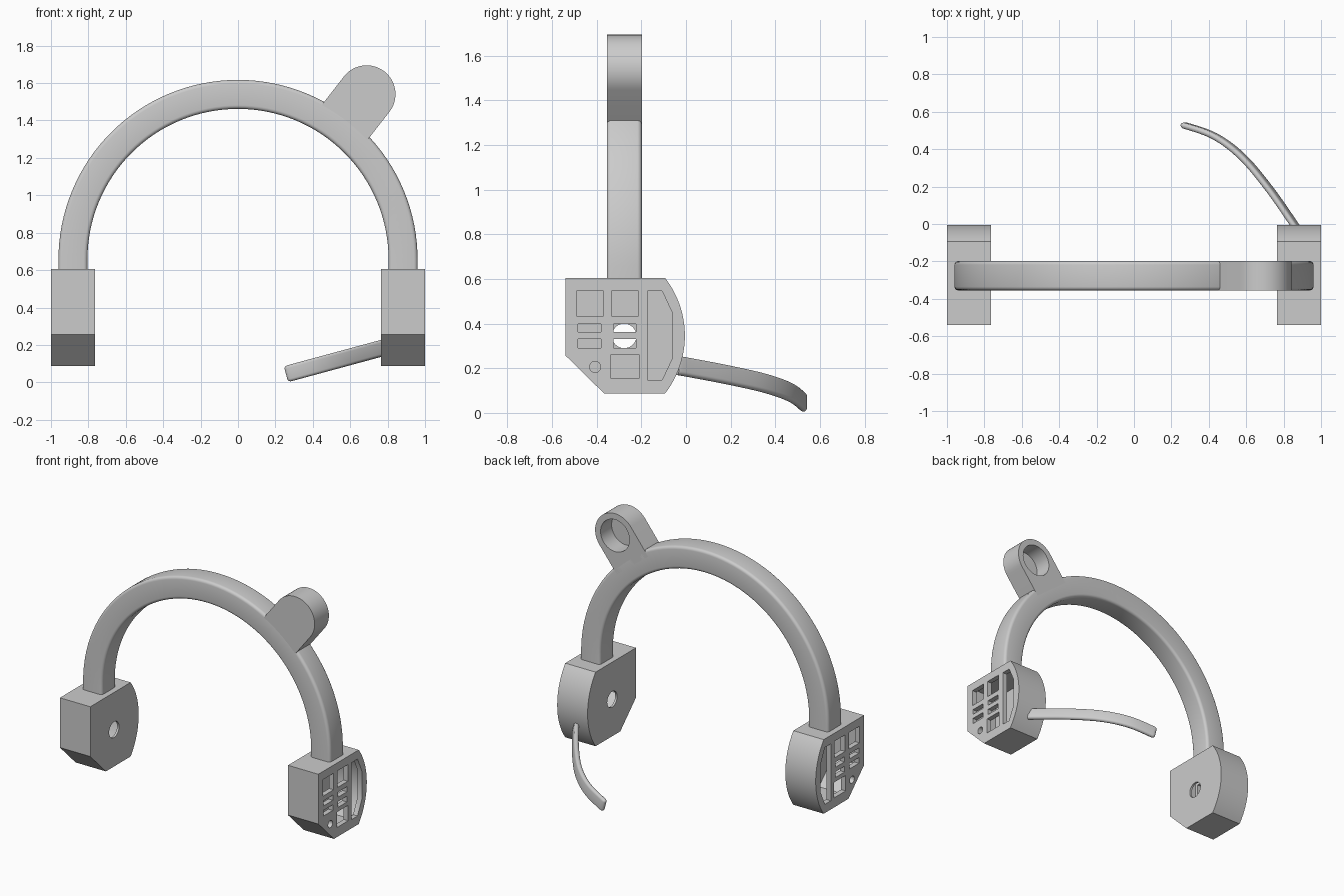
import bpy, bmesh
from math import sin, cos, pi, radians, asin
from mathutils import Vector

if "Cube" in bpy.data.objects:
    bpy.data.objects.remove(bpy.data.objects["Cube"], do_unlink=True)

grey = bpy.data.materials.new("plain grey")
grey.use_nodes = True
colour = (0.6, 0.6, 0.6, 1)
grey.diffuse_color = colour
grey.node_tree.nodes["Principled BSDF"].inputs["Base Color"].default_value = colour


def finish(name, bm):
    bmesh.ops.recalc_face_normals(bm, faces=bm.faces)
    mesh = bpy.data.meshes.new(name)
    bm.to_mesh(mesh)
    bm.free()
    mesh.materials.append(grey)
    obj = bpy.data.objects.new(name, mesh)
    bpy.context.scene.collection.objects.link(obj)
    return obj


def prism(name, points, step):
    """Extrude a closed 3D outline along a vector."""
    bm = bmesh.new()
    face = bm.faces.new([bm.verts.new(p) for p in points])
    new = bmesh.ops.extrude_face_region(bm, geom=[face])["geom"]
    bmesh.ops.translate(bm, vec=step, verts=[v for v in new if isinstance(v, bmesh.types.BMVert)])
    return finish(name, bm)


def loft(name, rings):
    """Join equal rings of points into a capped tube."""
    bm = bmesh.new()
    loops = [[bm.verts.new(p) for p in ring] for ring in rings]
    n = len(loops[0])
    for a, b in zip(loops, loops[1:]):
        for i in range(n):
            j = (i + 1) % n
            bm.faces.new((a[i], a[j], b[j], b[i]))
    bm.faces.new(loops[0])
    bm.faces.new(loops[-1])
    return finish(name, bm)


def rounded(w, h, r, steps=4):
    """Rounded rectangle outline."""
    pts = []
    for k, (sx, sy) in enumerate(((1, 1), (-1, 1), (-1, -1), (1, -1))):
        for i in range(steps + 1):
            a = (k + i / steps) * pi / 2
            pts.append((sx * (w / 2 - r) + r * cos(a), sy * (h / 2 - r) + r * sin(a)))
    return pts


def circle(u, v, r, n=32):
    return [(u + r * cos(2 * pi * i / n), v + r * sin(2 * pi * i / n)) for i in range(n)]


def cut(obj, cutter):
    mod = obj.modifiers.new("cut", "BOOLEAN")
    mod.operation, mod.solver, mod.object = "DIFFERENCE", "EXACT", cutter
    bpy.context.view_layer.objects.active = obj
    bpy.ops.object.modifier_apply(modifier=mod.name)
    bpy.data.objects.remove(cutter, do_unlink=True)


def smooth(obj, angle=30):
    bpy.ops.object.select_all(action="DESELECT")
    obj.select_set(True)
    bpy.context.view_layer.objects.active = obj
    bpy.ops.object.shade_smooth_by_angle(angle=radians(angle))


# Ear cup outline: flat front, chamfered lower corner, bowed back
MID_Y, MID_Z = -0.27, 0.346
ARC_R, HALF = 0.4215, 0.259
cup_outline = [(-0.54, 0.605), (-0.54, 0.257), (-0.367, 0.087)]
span = asin(HALF / ARC_R)
for i in range(25):
    a = span * (i / 12 - 1)
    cup_outline.append((-0.005 - ARC_R + ARC_R * cos(a), MID_Z + ARC_R * sin(a)))
cavity_outline = [(MID_Y + (y - MID_Y) * 0.885, MID_Z + (z - MID_Z) * 0.885) for y, z in cup_outline]


def box(y0, y1, z0, z1):
    return [(y0, z0), (y1, z0), (y1, z1), (y0, z1)]


# Openings in the outer wall
windows = [
    box(-0.488, -0.371, 0.432, 0.548), box(-0.331, -0.215, 0.432, 0.548),
    box(-0.336, -0.21, 0.154, 0.262), circle(-0.407, 0.206, 0.025, 20),
    [(-0.172, 0.148), (-0.107, 0.148), (-0.06, 0.248),
     (-0.06, 0.445), (-0.107, 0.546), (-0.172, 0.546)],
]
for z0, z1 in ((0.291, 0.331), (0.362, 0.398)):
    windows += [box(-0.483, -0.38, z0, z1), box(-0.324, -0.224, z0, z1)]


def slab(name, outline, side, x0, x1):
    return prism(name, [(side * x0, y, z) for y, z in outline], (side * (x1 - x0), 0, 0))


for side, label in ((1, "left"), (-1, "right")):
    cup = slab(label + "_ear_cup", cup_outline, side, 0.765, 1.0)
    cut(cup, slab("cavity", cavity_outline, side, 0.78, 0.965))
    for w in windows:
        cut(cup, slab("window", w, side, 0.9, 1.1))
    cut(cup, slab("sound_hole", circle(-0.277, 0.345, 0.055), side, 0.7, 0.85))
    smooth(cup)

# Headband: rounded strap swept over an arch with short straight ends
BAND_Y, ARCH_Z, MID_R = -0.2765, 0.657, 0.8825
section = rounded(0.155, 0.157, 0.02)
path = [(0, 0.595)] + [(pi * i / 64, ARCH_Z) for i in range(65)] + [(pi, 0.595)]
smooth(loft("headband", [
    [((MID_R + u) * cos(a), BAND_Y + v, z + (MID_R + u) * sin(a)) for u, v in section]
    for a, z in path]))

# Round-ended holder standing on the band, with a blind bore at the back
tilt = radians(52.1)
out, across = Vector((cos(tilt), 0, sin(tilt))), Vector((sin(tilt), 0, -cos(tilt)))
base = Vector((0, 0, ARCH_Z))
END, RAD = 1.12, 0.154
shape = [(0.9, -RAD)] + [(END + RAD * sin(pi * i / 24), -RAD * cos(pi * i / 24))
                         for i in range(25)] + [(0.9, RAD)]


def holder_points(outline, y):
    return [base + out * u + across * v + Vector((0, y, 0)) for u, v in outline]


holder = prism("band_holder", holder_points(shape, -0.355), (0, 0.157, 0))
cut(holder, prism("bore", holder_points(circle(END, 0, 0.112, 40), -0.32), (0, 0.2, 0)))
smooth(holder)

# Microphone boom: flat curved strip in a tilted plane, with a rounded tip
plan = [(0.88, -0.04), (0.855, 0.0), (0.724, 0.187), (0.58, 0.358), (0.43, 0.47), (0.262, 0.53)]
nodes = [Vector((x, y, 0.05 + 0.271 * (x - 0.28))) for x, y in plan]
normal = Vector((-0.262, 0, 0.965))
centres = []
for i in range(1, len(nodes)):
    p0, p1, p2 = nodes[max(i - 2, 0)], nodes[i - 1], nodes[i]
    p3 = nodes[min(i + 1, len(nodes) - 1)]
    for k in range(8):
        t = k / 8
        centres.append(0.5 * (2 * p1 + (p2 - p0) * t + (2 * p0 - 5 * p1 + 4 * p2 - p3) * t * t
                              + (3 * p1 - p0 - 3 * p2 + p3) * t ** 3))
tip_dir = (nodes[-1] - centres[-1]).normalized()
tip = nodes[-1] - tip_dir * 0.015
centres = [c for c in centres if (c - tip).dot(tip_dir) < -0.005]
strip = rounded(0.032, 0.088, 0.0155)
trim = [0] * len(centres)
for i in range(6):
    a = pi / 2 * i / 5
    centres.append(tip + tip_dir * 0.02 * sin(a))
    trim.append(0.014 * (1 - cos(a)))
rings = []
for i, c in enumerate(centres):
    ahead = centres[min(i + 1, len(centres) - 1)] - centres[max(i - 1, 0)]
    sideways = ahead.normalized().cross(normal).normalized()
    ku, kv = 1 - trim[i] / 0.016, 1 - trim[i] / 0.044
    rings.append([c + sideways * u * ku + normal * v * kv for u, v in strip])
smooth(loft("microphone_boom", rings), 40)
